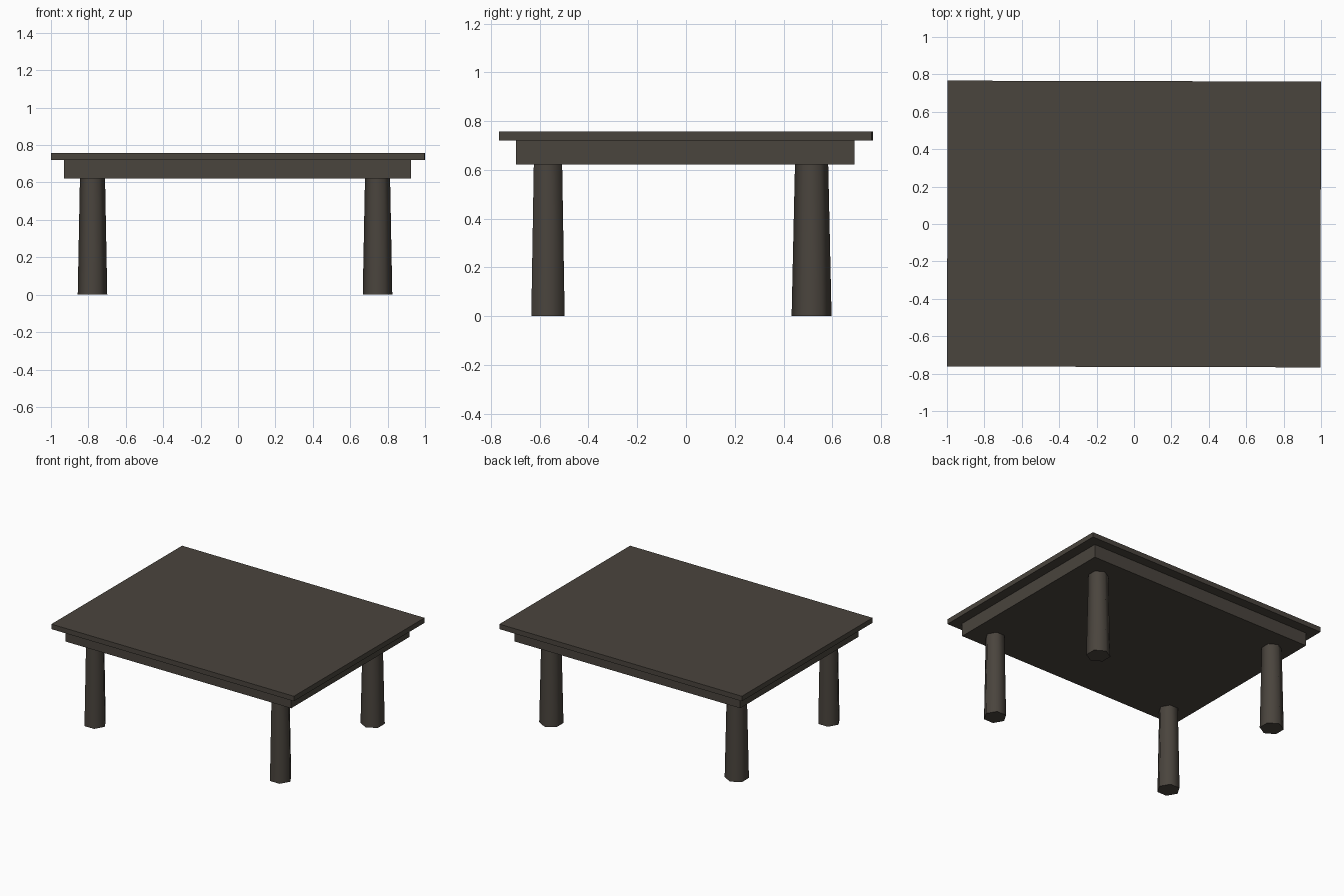
import bpy
import math

if "Cube" in bpy.data.objects:
    bpy.data.objects.remove(bpy.data.objects["Cube"])

wood = bpy.data.materials.new("dark brown wood")
wood.diffuse_color = (0.068, 0.058, 0.047, 1)
wood.use_nodes = True
wood.node_tree.nodes["Principled BSDF"].inputs["Base Color"].default_value = wood.diffuse_color


def box(name, x0, x1, y0, y1, z0, z1, turn=0.0):
    bpy.ops.mesh.primitive_cube_add(
        size=1, location=((x0 + x1) / 2, (y0 + y1) / 2, (z0 + z1) / 2), rotation=(0, 0, turn))
    ob = bpy.context.object
    ob.name = name
    ob.scale = (x1 - x0, y1 - y0, z1 - z0)
    bpy.ops.object.transform_apply(location=False, rotation=False, scale=True)
    ob.data.materials.append(wood)


def leg(name, x, y, r_bottom, r_top, turn):
    # tapered six-sided post, smooth around its sides
    height = 0.63
    bpy.ops.mesh.primitive_cone_add(
        vertices=6, radius1=r_bottom, radius2=r_top, depth=height,
        location=(x, y, height / 2), rotation=(0, 0, math.radians(turn)))
    ob = bpy.context.object
    ob.name = name
    ob.data.materials.append(wood)
    bpy.ops.object.shade_smooth_by_angle(angle=math.radians(65))


# table top, very slightly askew, and the solid frame under it
box("table_top", -0.998, 0.998, -0.764, 0.764, 0.72, 0.757, turn=-0.0025)
box("under_frame", -0.93, 0.925, -0.697, 0.692, 0.622, 0.72)

# four legs
for side, x in (("left", -0.778), ("right", 0.746)):
    leg("front_leg_" + side, x, -0.566, 0.079, 0.067, 30)
    leg("back_leg_" + side, x, 0.515, 0.082, 0.068, 0)
